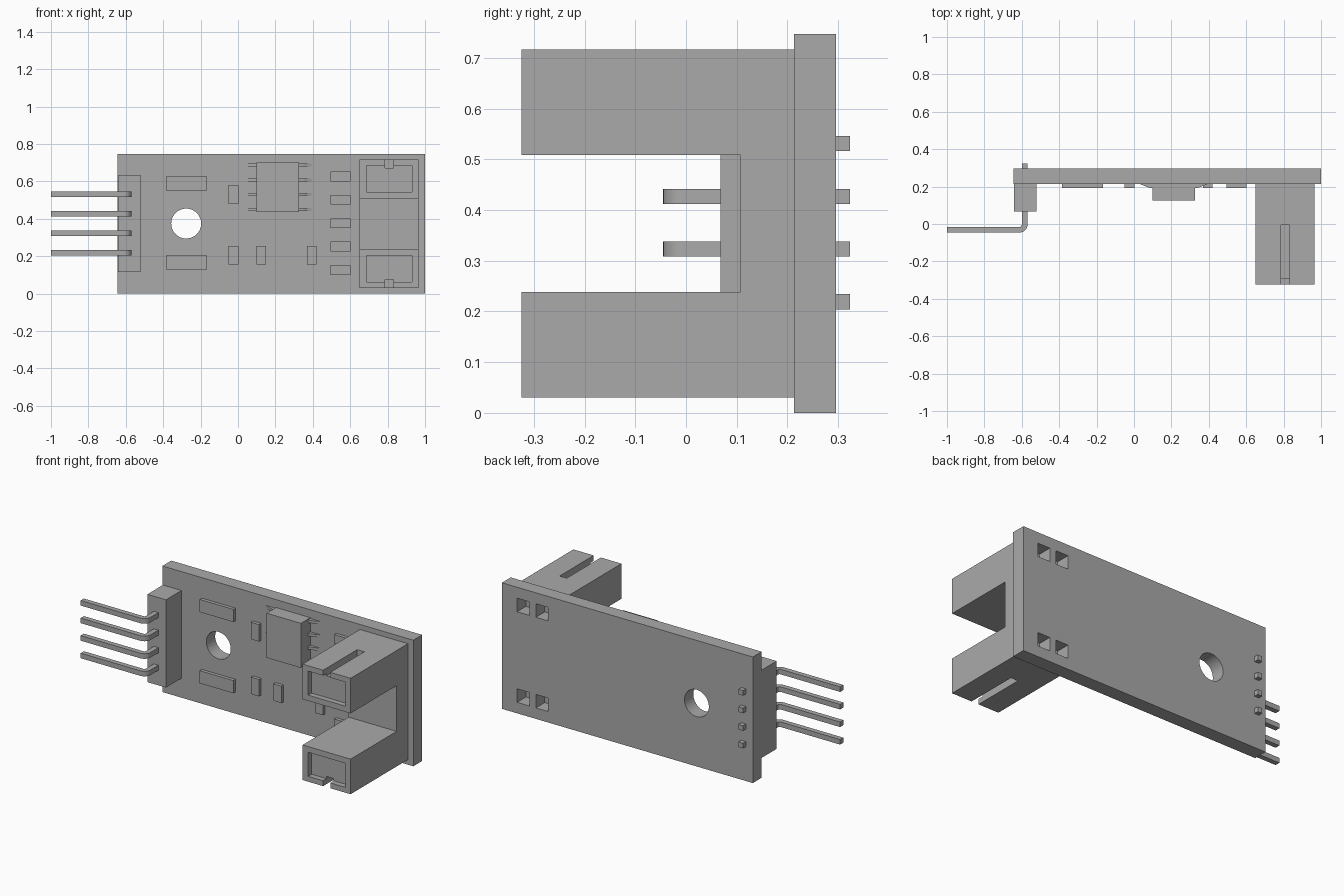
import bpy, bmesh, math
from mathutils import Matrix, Vector

if "Cube" in bpy.data.objects:
    bpy.data.objects.remove(bpy.data.objects["Cube"], do_unlink=True)

grey = bpy.data.materials.new("plain grey")
grey.use_nodes = True
colour = (0.4, 0.4, 0.4, 1)
grey.diffuse_color = colour
grey.node_tree.nodes["Principled BSDF"].inputs["Base Color"].default_value = colour

FACE, BACK, MID = 0.213, 0.296, 0.3735   # board front, board back, board mid height


def finish(name, bm):
    bmesh.ops.recalc_face_normals(bm, faces=bm.faces)
    mesh = bpy.data.meshes.new(name)
    bm.to_mesh(mesh)
    bm.free()
    mesh.materials.append(grey)
    ob = bpy.data.objects.new(name, mesh)
    bpy.context.collection.objects.link(ob)
    return ob


def box(name, x, y, z):
    bm = bmesh.new()
    size = Matrix.Diagonal((x[1] - x[0], y[1] - y[0], z[1] - z[0], 1))
    centre = Vector((sum(x) / 2, sum(y) / 2, sum(z) / 2))
    bmesh.ops.create_cube(bm, size=1, matrix=Matrix.Translation(centre) @ size)
    return finish(name, bm)


def prism(name, points, offset):
    bm = bmesh.new()
    face = bm.faces.new([bm.verts.new(p) for p in points])
    new = bmesh.ops.extrude_face_region(bm, geom=[face])["geom"]
    bmesh.ops.translate(bm, vec=offset, verts=[v for v in new if isinstance(v, bmesh.types.BMVert)])
    return finish(name, bm)


def cut(ob, cutters):
    for c in cutters:
        mod = ob.modifiers.new("cut", "BOOLEAN")
        mod.operation, mod.solver, mod.object = "DIFFERENCE", "EXACT", c
    mesh = bpy.data.meshes.new_from_object(ob.evaluated_get(bpy.context.evaluated_depsgraph_get()))
    ob.modifiers.clear()
    ob.data = mesh
    for c in cutters:
        bpy.data.objects.remove(c, do_unlink=True)


def smooth(ob):
    bpy.ops.object.select_all(action="DESELECT")
    ob.select_set(True)
    bpy.context.view_layer.objects.active = ob
    bpy.ops.object.shade_smooth_by_angle(angle=math.radians(35))


def mirrored(z):
    return [z, (2 * MID - z[1], 2 * MID - z[0])]


# Circuit board with a mounting hole and four square sensor holes
board = box("circuit_board", (-0.645, 1), (FACE, BACK), (0, 2 * MID))
bm = bmesh.new()
bmesh.ops.create_cone(bm, cap_ends=True, segments=48, radius1=0.08, radius2=0.08, depth=0.3,
                      matrix=Matrix.Translation((-0.277, 0.25, 0.375)) @ Matrix.Rotation(math.pi / 2, 4, "X"))
cutters = [finish("hole_cutter", bm)]
for z in mirrored((0.602, 0.682)):
    for x in (0.737, 0.86):
        cutters.append(box("square_cutter", (x - 0.04, x + 0.04), (0.1, 0.4), z))
cut(board, cutters)
smooth(board)

# Forked sensor housing with a recess and a slot in each arm
outline = [(FACE, 0.03), (-0.324, 0.03), (-0.324, 0.238), (0.107, 0.238),
           (0.107, 0.509), (-0.324, 0.509), (-0.324, 0.717), (FACE, 0.717)]
sensor = prism("fork_sensor", [(0.65, y, z) for y, z in outline], (0.315, 0, 0))
cutters = []
for z in mirrored((0.543, 0.685)):
    cutters.append(box("recess_cutter", (0.687, 0.93), (-0.4, -0.292), z))
for z in mirrored((0.672, 0.8)):
    cutters.append(box("slot_cutter", (0.785, 0.832), (-0.42, -0.005), z))
cut(sensor, cutters)

# Pin header with four bent pins
box("pin_header", (-0.642, -0.52), (0.068, FACE), (0.115, 0.635))


def bend(radius, steps=8):
    cx, cy = -0.61, -0.005
    return [(cx + radius * math.cos(a), cy - radius * math.sin(a))
            for a in (math.pi / 2 * i / steps for i in range(steps + 1))]


path = [(-0.57, 0.323)] + bend(0.04) + [(-1, -0.045), (-1, -0.015)] + bend(0.01)[::-1] + [(-0.6, 0.323)]
for i in range(4):
    z = 0.204 + 0.104 * i
    smooth(prism(f"header_pin_{i + 1}", [(x, y, z) for x, y in path], (0, 0, 0.03)))

# Chip with four gull-wing leads on each side
box("chip_body", (0.1, 0.325), (0.125, FACE), (0.436, 0.7))
lead = [(0.18, FACE), (0.11, FACE), (0.11, 0.19), (0.14, 0.197)]
for side, label in ((-1, "right"), (1, "left")):
    for i in range(4):
        z = 0.442 + 0.079 * i
        prism(f"chip_lead_{label}_{i + 1}", [(0.2125 + side * x, y, z) for x, y in lead], (0, 0, 0.016))

# Small surface parts: centre x, centre z, width, height
large = [(-0.276, z, 0.22, 0.075) for z in (0.166, 0.588)]
upright = [(x, 0.205, 0.052, 0.1) for x in (-0.024, 0.124, 0.395)] + [(-0.024, 0.53, 0.052, 0.1)]
column = [(0.548, 0.127 + 0.125 * i, 0.105, 0.052) for i in range(5)]
for kind, parts in (("indicator_light", large), ("capacitor", upright), ("resistor", column)):
    for i, (x, z, w, h) in enumerate(parts):
        box(f"{kind}_{i + 1}", (x - w / 2, x + w / 2), (0.193, FACE), (z - h / 2, z + h / 2))
